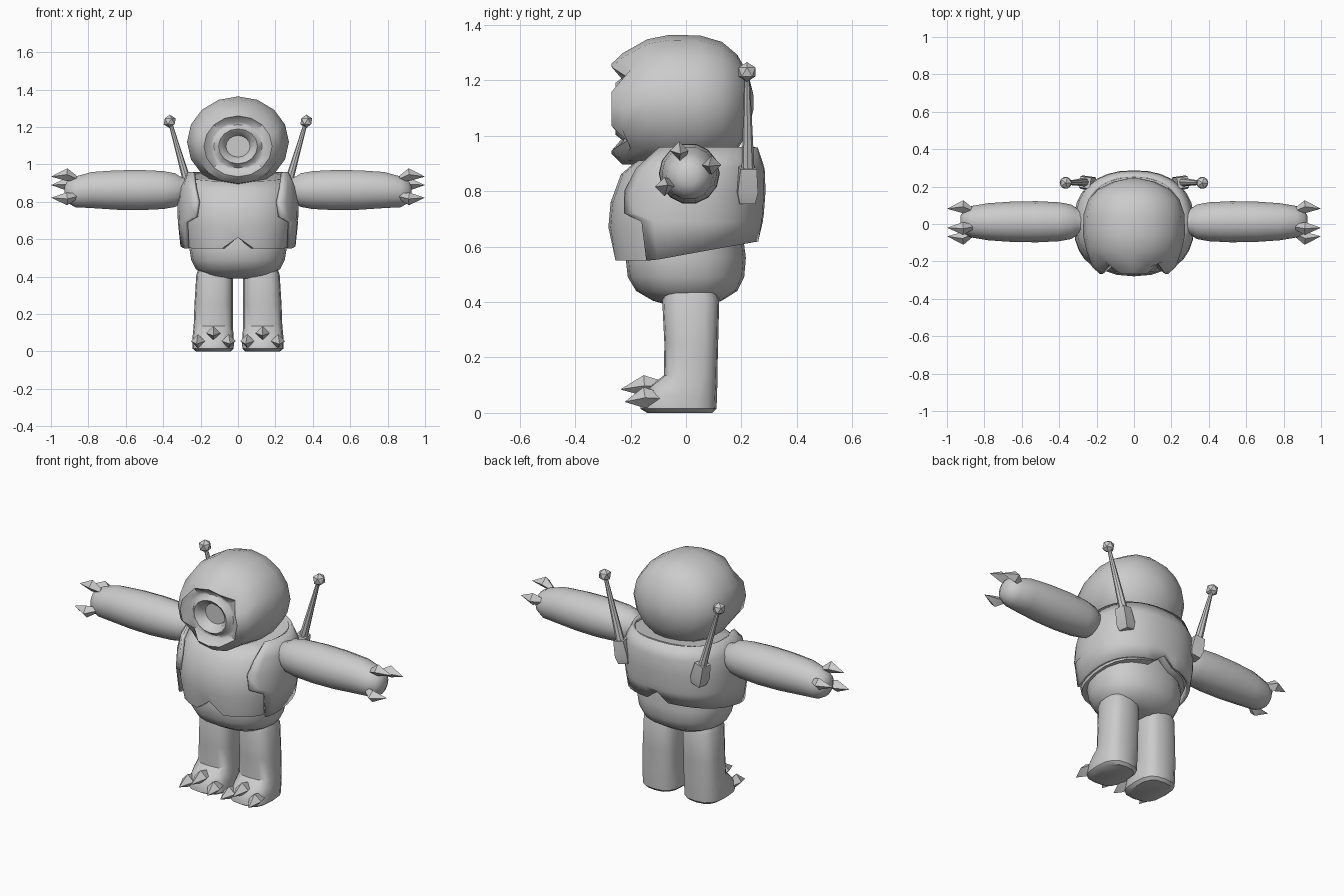
import bpy, bmesh, math
from mathutils import Vector

if "Cube" in bpy.data.objects:
    bpy.data.objects.remove(bpy.data.objects["Cube"])

grey = bpy.data.materials.new("plain grey")
grey.diffuse_color = (0.6, 0.6, 0.6, 1)
grey.use_nodes = True
grey.node_tree.nodes["Principled BSDF"].inputs["Base Color"].default_value = grey.diffuse_color


def finish(name, bm, angle=40):
    bmesh.ops.recalc_face_normals(bm, faces=bm.faces[:])
    me = bpy.data.meshes.new(name)
    bm.to_mesh(me)
    bm.free()
    me.materials.append(grey)
    ob = bpy.data.objects.new(name, me)
    bpy.context.collection.objects.link(ob)
    bpy.ops.object.select_all(action='DESELECT')
    ob.select_set(True)
    bpy.context.view_layer.objects.active = ob
    bpy.ops.object.shade_smooth_by_angle(angle=math.radians(angle))
    return ob


def loft(name, rings, closed=True, angle=40):
    """Skin a list of point rings; closed rings get end caps."""
    bm = bmesh.new()
    vs = [[bm.verts.new(p) for p in r] for r in rings]
    n = len(rings[0])
    for a, b in zip(vs, vs[1:]):
        for i in range(n if closed else n - 1):
            j = (i + 1) % n
            bm.faces.new((a[i], a[j], b[j], b[i]))
    if closed:
        bm.faces.new(vs[0])
        bm.faces.new(vs[-1])
    return finish(name, bm, angle)


def tube(name, pts, radii, n, angle=40, turn=0.0):
    """Round or faceted rod through points with changing radius."""
    pts = [Vector(p) for p in pts]
    q = (pts[-1] - pts[0]).to_track_quat('Z', 'Y')
    rings = []
    for p, r in zip(pts, radii):
        rings.append([p + q @ Vector((r * math.cos(t), r * math.sin(t), 0))
                      for t in (2 * math.pi * i / n + turn for i in range(n))])
    return loft(name, rings, True, angle)


def sp(v, n):
    return math.copysign(abs(v) ** (2 / n), v)


def oval(a, rx, y0, y1, z, power=2.3, cx=0.0):
    """Point on a rounded oval; angle 0 is the back, pi the front."""
    cy, ry = (y0 + y1) / 2, (y1 - y0) / 2
    return Vector((cx + rx * sp(math.sin(a), power), cy + ry * sp(math.cos(a), power), z))


def ring(count, *args, **kw):
    return [oval(2 * math.pi * i / count, *args, **kw) for i in range(count)]


# Head: turned about the y axis, with a mouth ring and four creases in the face
rings = []
for r, y, crease in [(.02, -.205, 0), (.062, -.205, 0), (.075, -.235, 0), (.10, -.255, 0),
                     (.125, -.225, 0), (.14, -.228, .01), (.175, -.268, .055),
                     (.215, -.23, .03), (.245, -.14, 0), (.262, -.06, 0), (.26, .05, 0),
                     (.235, .13, 0), (.185, .185, 0), (.11, .225, 0), (.03, .243, 0)]:
    cz = 1.097 if y < -.18 else 1.12
    rings.append([(1.04 * r * math.cos(t), y + (crease if i % 4 == 2 else 0),
                   cz + .93 * r * math.sin(t))
                  for i, t in enumerate(2 * math.pi * k / 16 for k in range(16))])
loft("head", rings, angle=45)

# Belly
loft("belly", [ring(20, rx, y0, y1, z) for z, rx, y0, y1 in [
    (.39, .10, -.07, .09), (.405, .17, -.12, .13), (.44, .225, -.18, .185),
    (.49, .25, -.21, .21), (.56, .262, -.218, .216), (.68, .25, -.2, .2)]])


def hem(p):
    """Lower edge of the jacket, rising towards the back."""
    return .55 + .07 * max(0, min(1, (p.y + .12) / .37))


# Jacket: tapered shell with notches at the middle of the hem
LEVELS = [(.55, .275, -.262, .245), (.67, .298, -.28, .262), (.76, .303, -.272, .272),
          (.86, .292, -.235, .268), (.93, .255, -.18, .25)]
rings = []
for k, (z, rx, y0, y1) in enumerate([(.55, .22, -.2, .19)] + LEVELS + [(.93, .17, -.12, .17)]):
    pts = ring(24, rx, y0, y1, z)
    for i, p in enumerate(pts):
        if k < 2:
            p.z = hem(p) + (.06 if i in (0, 12) else 0)
        if k > 4:
            p.z += .12 * p.y
    rings.append(pts)
loft("jacket", rings)

# Vest: open shell around the back and sides, with stepped front edges
rows = []
for z, rx, y0, y1, a in [(.55, .30, -.265, .255, 118), (.69, .312, -.28, .268, 120),
                         (.72, .314, -.28, .272, 138), (.80, .314, -.27, .278, 141),
                         (.88, .302, -.245, .275, 134), (.955, .262, -.2, .25, 118)]:
    row = []
    for i in range(25):
        p = oval(math.radians(a) * (i / 12 - 1), rx, y0, y1, z)
        if z < .6:
            p.z = hem(p) + (.05 if i == 12 else 0)
        row.append(p)
    rows.append(row)
vest = loft("vest", rows, closed=False)
mod = vest.modifiers.new("thickness", 'SOLIDIFY')
mod.thickness = .018
mod.offset = 0

for s, side in ((1, "left"), (-1, "right")):
    # Arms and their three claws
    prof = [(.27, .06), (.31, .075), (.335, .092), (.40, .104), (.52, .11), (.65, .108),
            (.78, .099), (.87, .084), (.91, .062), (.928, .03)]
    tube(side + "_arm", [(s * x, .012, .863 - .01 * (x > .85)) for x, r in prof],
         [r for x, r in prof], 14)
    for y, z in ((-.02, .935), (-.066, .822), (.082, .89)):
        oy, oz = (y - .01) * .15, (z - .863) * .15
        tube(side + "_hand_claw", [(s * .865, y - oy, z - oz), (s * .915, y + oy, z + oz),
                                   (s * .997, y, z)], [.016, .034, .001], 4, 20)

    # Legs with the foot swelling forwards
    loft(side + "_leg", [ring(16, rx, y0, y1, z, power=2.8, cx=s * cx)
                         for z, cx, rx, y0, y1 in [
        (.0, .132, .092, -.14, .095), (.015, .133, .11, -.165, .11),
        (.06, .133, .111, -.16, .112), (.10, .133, .108, -.125, .113),
        (.135, .132, .105, -.08, .113), (.25, .13, .103, -.078, .116),
        (.41, .125, .098, -.086, .12), (.445, .122, .088, -.075, .105)]])
    # Three toe claws
    for dx, z, tz in ((0, .095, .085), (-.082, .052, .04), (.082, .052, .04)):
        x = s * .132 + dx
        tube(side + "_toe_claw", [(x, -.09, z), (x, -.15, z + .003),
                                  (x + dx * .1, -.22 if dx else -.235, tz)],
             [.022, .038, .001], 4, 20)

    # Antenna: socket block, tapering rod and knob
    tube(side + "_antenna_socket", [(s * .235, .218, .76), (s * .243, .218, .80),
                                    (s * .262, .222, .885)],
         [.04, .052, .042], 4, 20, math.pi / 4)
    tube(side + "_antenna_rod", [(s * .258, .224, .86), (s * .36, .22, 1.215)], [.024, .010], 8)
    bm = bmesh.new()
    bmesh.ops.create_icosphere(bm, subdivisions=1, radius=.036)
    bmesh.ops.translate(bm, verts=bm.verts[:], vec=(s * .365, .22, 1.23))
    finish(side + "_antenna_knob", bm, 20)
